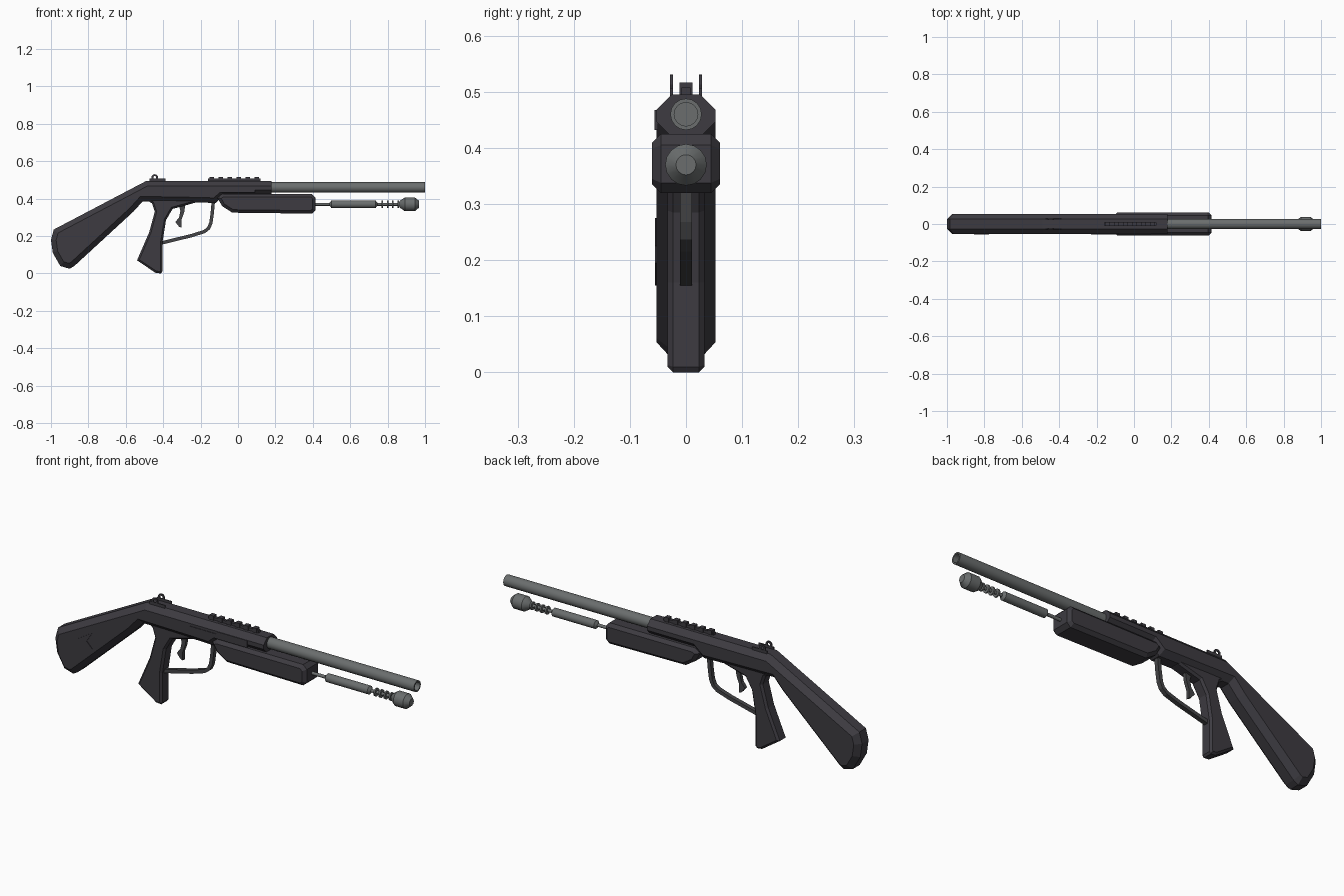
import bpy, bmesh, math
from mathutils import Vector

if "Cube" in bpy.data.objects:
    bpy.data.objects.remove(bpy.data.objects["Cube"])


def material(name, rgb):
    m = bpy.data.materials.new(name)
    m.diffuse_color = (*rgb, 1)
    m.use_nodes = True
    m.node_tree.nodes["Principled BSDF"].inputs["Base Color"].default_value = m.diffuse_color
    return m


DARK = material("dark polymer", (0.047, 0.044, 0.053))
METAL = material("grey metal", (0.145, 0.155, 0.155))
GUARD = material("dark steel", (0.06, 0.06, 0.064))


def finish(name, bm, mat):
    bmesh.ops.recalc_face_normals(bm, faces=bm.faces[:])
    me = bpy.data.meshes.new(name)
    bm.to_mesh(me)
    bm.free()
    me.materials.append(mat)
    ob = bpy.data.objects.new(name, me)
    bpy.context.collection.objects.link(ob)
    return ob


def prism(name, pts, y0, y1, mat=DARK, bevel=0, sharp_x=9):
    """Side outline (x, z) extruded in y; rims chamfered except at x >= sharp_x."""
    bm = bmesh.new()
    a = [bm.verts.new((x, y0, z)) for x, z in pts]
    b = [bm.verts.new((x, y1, z)) for x, z in pts]
    bm.faces.new(a)
    bm.faces.new(b[::-1])
    n = len(pts)
    for i in range(n):
        j = (i + 1) % n
        bm.faces.new((a[i], b[i], b[j], a[j]))
    bmesh.ops.recalc_face_normals(bm, faces=bm.faces[:])
    if bevel:
        rims = [e for e in bm.edges
                if abs(e.verts[0].co.y - e.verts[1].co.y) < 1e-5
                and min(v.co.x for v in e.verts) < sharp_x]
        bmesh.ops.bevel(bm, geom=rims, offset=bevel, offset_type='OFFSET',
                        segments=1, profile=0.5, affect='EDGES', clamp_overlap=False)
    return finish(name, bm, mat)


def box(name, x0, x1, y0, y1, z0, z1, mat=DARK):
    return prism(name, [(x0, z0), (x1, z0), (x1, z1), (x0, z1)], y0, y1, mat)


def lathe(name, prof, zc, mat=METAL, segs=16, closed=False):
    """Profile (x, radius) spun round an axis along x at height zc."""
    bm = bmesh.new()
    rings = []
    for x, r in prof:
        rings.append([bm.verts.new((x, r * math.cos(t), zc + r * math.sin(t)))
                      for t in (2 * math.pi * k / segs for k in range(segs))])
    pairs = list(zip(rings, rings[1:]))
    if closed:
        pairs.append((rings[-1], rings[0]))
    for p, q in pairs:
        for k in range(segs):
            m = (k + 1) % segs
            bm.faces.new((p[k], p[m], q[m], q[k]))
    if not closed:
        bm.faces.new(rings[0])
        bm.faces.new(rings[-1])
    ob = finish(name, bm, mat)
    bpy.ops.object.select_all(action='DESELECT')
    ob.select_set(True)
    bpy.context.view_layer.objects.active = ob
    bpy.ops.object.shade_smooth_by_angle(angle=math.radians(30))
    return ob


def strip(name, path, width, half, mat, closed=False):
    """Flat bar of given thickness following an (x, z) path."""
    p = [Vector(q) for q in path]
    left, right = [], []
    for i, q in enumerate(p):
        d = (p[min(i + 1, len(p) - 1)] - p[max(i - 1, 0)]).normalized()
        nrm = Vector((-d.y, d.x)) * width / 2
        left.append(tuple(q + nrm))
        right.append(tuple(q - nrm))
    return prism(name, left + right[::-1], -half, half, mat)


# Stock and receiver in one chamfered body
prism("stock_and_receiver", [
    (-0.49, 0.495), (0.18, 0.495), (0.18, 0.42), (-0.07, 0.42), (-0.12, 0.377),
    (-0.23, 0.38), (-0.51, 0.385), (-0.56, 0.33), (-0.875, 0.04), (-0.9, 0.025),
    (-0.95, 0.04), (-0.99, 0.11), (-1.0, 0.18), (-0.985, 0.235)],
    -0.053, 0.053, bevel=0.027, sharp_x=0.179)

# Pistol grip, slimmer than the body
prism("pistol_grip", [
    (-0.50, 0.40), (-0.20, 0.40), (-0.23, 0.378), (-0.35, 0.345), (-0.385, 0.285),
    (-0.405, 0.16), (-0.405, 0.01), (-0.412, 0.0), (-0.44, 0.003), (-0.54, 0.07),
    (-0.475, 0.22), (-0.445, 0.33), (-0.46, 0.375)],
    -0.033, 0.033, bevel=0.01)

# Sliding fore-end
prism("fore_end", [
    (-0.11, 0.405), (-0.085, 0.425), (0.395, 0.425), (0.415, 0.405), (0.415, 0.338),
    (0.395, 0.32), (-0.03, 0.325), (-0.085, 0.36)],
    -0.061, 0.061, bevel=0.016)

# Barrel with open bore
lathe("barrel", [(0.15, 0.028), (1.0, 0.028), (1.0, 0.021), (0.15, 0.021)],
      0.46, closed=True)
lathe("bore_floor", [(0.90, 0.0215), (0.91, 0.0215)], 0.46)

# Lower rod: sleeve, thin rod, rings and end cap
lathe("lower_rod", [
    (0.40, 0.008), (0.49, 0.008), (0.50, 0.021), (0.735, 0.021), (0.745, 0.008),
    (0.86, 0.008), (0.865, 0.018), (0.892, 0.037), (0.945, 0.037), (0.968, 0.018)], 0.37)
for i in range(4):
    x = 0.772 + 0.028 * i
    lathe("rod_ring_%d" % i, [(x - 0.004, 0.02), (x + 0.004, 0.02)], 0.37, segs=12)

# Trigger and trigger guard
prism("trigger", [(-0.32, 0.38), (-0.28, 0.38), (-0.288, 0.325), (-0.303, 0.285),
                  (-0.302, 0.245), (-0.315, 0.25), (-0.335, 0.275), (-0.315, 0.30),
                  (-0.308, 0.335)], -0.009, 0.009, GUARD)
strip("trigger_guard", [(-0.132, 0.385), (-0.138, 0.32), (-0.145, 0.27), (-0.157, 0.242),
                        (-0.18, 0.224), (-0.25, 0.202), (-0.41, 0.163)], 0.018, 0.011, GUARD)

# Top rail with cross teeth
box("rail_base", -0.16, 0.12, -0.008, 0.008, 0.49, 0.508)
for i in range(6):
    x = -0.14 + 0.048 * i
    box("rail_tooth_%d" % i, x - 0.012, x + 0.012, -0.012, 0.012, 0.495, 0.517)

# Rear sight: a bar and upright ring on each side
for side, s in (("right", -1), ("left", 1)):
    y0, y1 = s * 0.026 - 0.0028, s * 0.026 + 0.0028
    box("sight_bar_" + side, -0.472, -0.388, y0, y1, 0.475, 0.507)
    bm = bmesh.new()
    n = 12
    loops = [[bm.verts.new((-0.445 + r * math.cos(2 * math.pi * k / n), y,
                            0.513 + r * math.sin(2 * math.pi * k / n)))
              for k in range(n)]
             for r, y in ((0.018, y0), (0.018, y1), (0.008, y1), (0.008, y0))]
    for a in range(4):
        p, q = loops[a], loops[(a + 1) % 4]
        for k in range(n):
            m = (k + 1) % n
            bm.faces.new((p[k], p[m], q[m], q[k]))
    finish("sight_ring_" + side, bm, DARK)

# Side port plates and stock plate on the right side
box("port_slot", -0.23, 0.0, -0.0555, -0.05, 0.432, 0.455)
box("port_cover", -0.08, 0.09, -0.0565, -0.05, 0.432, 0.468)
prism("stock_plate", [(-0.855, 0.225), (-0.775, 0.275), (-0.805, 0.225),
                      (-0.775, 0.195), (-0.835, 0.155)], -0.0555, -0.05)
